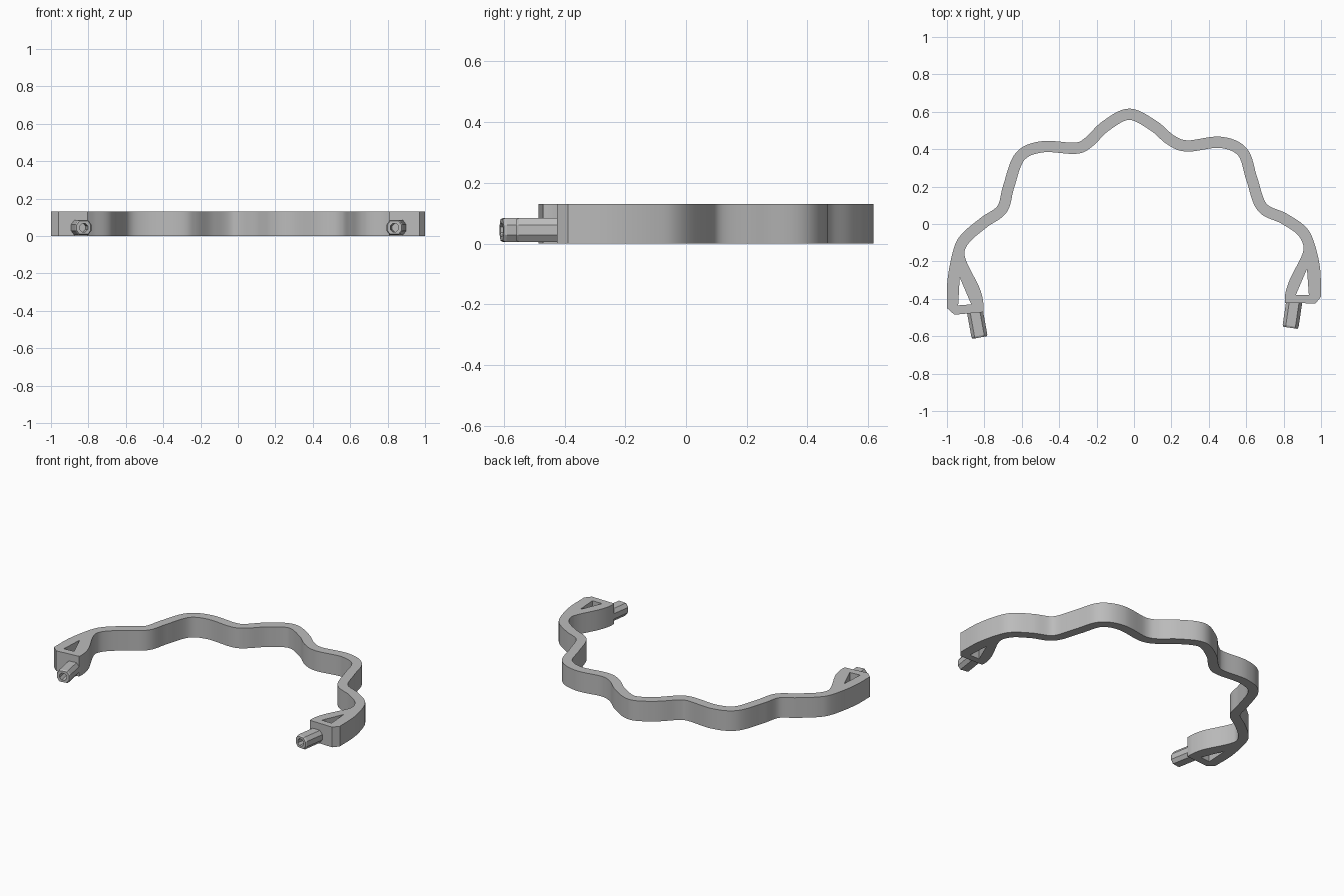
import bpy
import bmesh
import math
from mathutils import Vector

cube = bpy.data.objects.get("Cube")
if cube:
    bpy.data.objects.remove(cube, do_unlink=True)

HEIGHT = 0.13
HALF = 0.03

grey = bpy.data.materials.new("plain grey")
grey.use_nodes = True
grey.diffuse_color = (0.5, 0.5, 0.5, 1)
grey.node_tree.nodes["Principled BSDF"].inputs["Base Color"].default_value = (0.5, 0.5, 0.5, 1)


def finish(bm, name, angle):
    bmesh.ops.recalc_face_normals(bm, faces=bm.faces)
    mesh = bpy.data.meshes.new(name)
    bm.to_mesh(mesh)
    bm.free()
    mesh.materials.append(grey)
    obj = bpy.data.objects.new(name, mesh)
    bpy.context.collection.objects.link(obj)
    bpy.ops.object.select_all(action='DESELECT')
    obj.select_set(True)
    bpy.context.view_layer.objects.active = obj
    bpy.ops.object.shade_smooth_by_angle(angle=math.radians(angle))
    return obj


def smooth_path(points, steps=8):
    """Catmull-Rom curve through the points."""
    p = [Vector(q) for q in points]
    p = [2 * p[0] - p[1]] + p + [2 * p[-1] - p[-2]]
    out = []
    for a, b, c, d in zip(p, p[1:], p[2:], p[3:]):
        for i in range(steps):
            t = i / steps
            out.append(0.5 * (2 * b + (c - a) * t + (2 * a - 5 * b + 4 * c - d) * t * t
                              + (3 * b - a - 3 * c + d) * t ** 3))
    return out + [p[-2]]


def offset(path, dist):
    out = []
    for i, q in enumerate(path):
        d = (path[min(i + 1, len(path) - 1)] - path[max(i - 1, 0)]).normalized()
        out.append(q + dist * Vector((-d.y, d.x)))
    return out


# Wavy band: shared centre line, forking into an outer and inner leg at each end
wave = [(-0.935, -0.14), (-0.895, -0.07), (-0.80, 0.01), (-0.705, 0.08), (-0.67, 0.20),
        (-0.61, 0.36), (-0.49, 0.413), (-0.315, 0.405), (-0.245, 0.435), (-0.15, 0.525),
        (-0.025, 0.587), (0.105, 0.525), (0.195, 0.45), (0.285, 0.417), (0.46, 0.437),
        (0.58, 0.385), (0.63, 0.24), (0.685, 0.09), (0.80, 0.03), (0.895, -0.035),
        (0.935, -0.11)]
outer = [(-0.97, -0.45), (-0.967, -0.30)] + wave + [(0.965, -0.24), (0.97, -0.39)]
inner = ([(-0.835, -0.47), (-0.835, -0.43), (-0.853, -0.355), (-0.922, -0.215)] + wave
         + [(0.925, -0.18), (0.862, -0.305), (0.838, -0.38), (0.838, -0.42)])
outline = (offset(smooth_path(outer), HALF) + [Vector((0.97, -0.425))]
           + offset(smooth_path(inner), -HALF)[::-1] + [Vector((-0.96, -0.485))])
left_hole = [(-0.932, -0.285), (-0.94, -0.435), (-0.87, -0.43)]
right_hole = [(0.925, -0.24), (0.935, -0.38), (0.865, -0.38)]

bm = bmesh.new()
edges = []
for loop in (outline, left_hole, right_hole):
    verts = [bm.verts.new((q[0], q[1], 0)) for q in loop]
    edges += [bm.edges.new((a, b)) for a, b in zip(verts, verts[1:] + verts[:1])]
bmesh.ops.triangle_fill(bm, edges=edges, use_beauty=True, normal=(0, 0, 1))
top = bmesh.ops.extrude_face_region(bm, geom=bm.faces[:])["geom"]
bmesh.ops.translate(bm, vec=(0, 0, HEIGHT),
                    verts=[v for v in top if isinstance(v, bmesh.types.BMVert)])
finish(bm, "wavy_band", 30)


# Eight-sided pegs with a blind socket in the tip
def peg(name, root, tip):
    root, tip = Vector(root), Vector(tip)
    ahead = (tip - root).normalized()
    side = Vector((-ahead.y, ahead.x))
    length = (tip - root).length
    w, h, c = 0.043, 0.04, 0.017
    body = [(w, c), (w - c, h), (c - w, h), (-w, c),
            (-w, -c), (c - w, -h), (w - c, -h), (w, -c)]
    socket = [(0.024 * math.cos(math.radians(22.5 + 45 * i)),
               0.024 * math.sin(math.radians(22.5 + 45 * i))) for i in range(8)]
    sections = [(body, 1, -0.03), (body, 1, length - 0.01), (body, 0.88, length),
                (socket, 1, length), (socket, 1, length - 0.07)]
    bm = bmesh.new()
    rings = []
    for shape, scale, along in sections:
        ring = []
        for u, v in shape:
            q = root + ahead * along + side * u * scale
            ring.append(bm.verts.new((q.x, q.y, 0.045 + v * scale)))
        rings.append(ring)
    for a, b in zip(rings, rings[1:]):
        for i in range(8):
            j = (i + 1) % 8
            bm.faces.new((a[i], a[j], b[j], b[i]))
    bm.faces.new(rings[0])
    bm.faces.new(rings[-1])
    finish(bm, name, 20)


peg("right_peg", (-0.85, -0.47), (-0.825, -0.607))
peg("left_peg", (0.856, -0.42), (0.836, -0.555))
